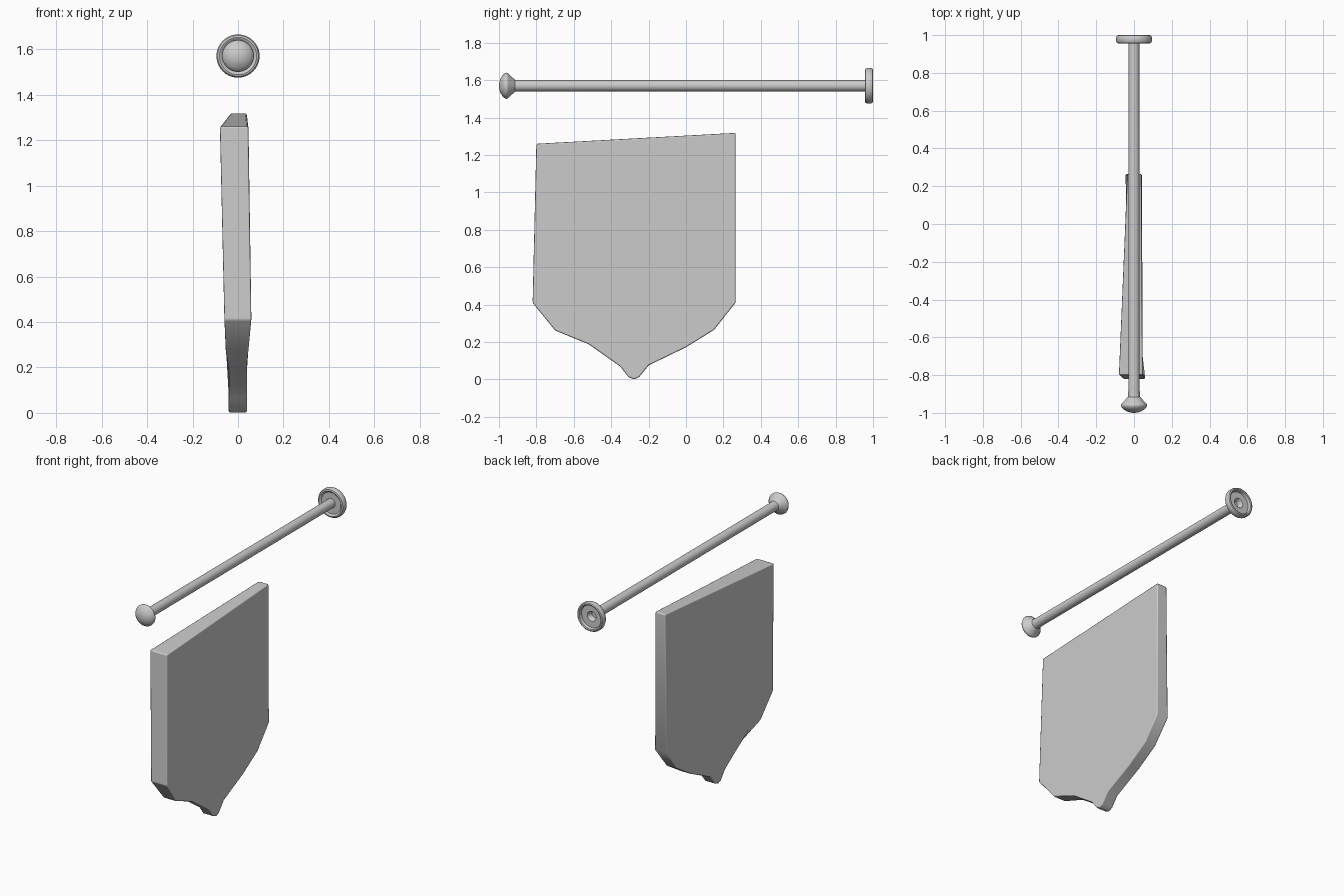
import bpy, bmesh, math

if "Cube" in bpy.data.objects:
    bpy.data.objects.remove(bpy.data.objects["Cube"])

ROD_Z = 1.57


def finish(name, bm, angle=35):
    bmesh.ops.remove_doubles(bm, verts=bm.verts, dist=1e-5)
    bmesh.ops.recalc_face_normals(bm, faces=bm.faces)
    me = bpy.data.meshes.new(name)
    bm.to_mesh(me)
    bm.free()
    ob = bpy.data.objects.new(name, me)
    bpy.context.collection.objects.link(ob)
    bpy.ops.object.select_all(action='DESELECT')
    ob.select_set(True)
    bpy.context.view_layer.objects.active = ob
    bpy.ops.object.shade_smooth_by_angle(angle=math.radians(angle))
    return ob


def lathe(name, profile, angle=35, steps=40):
    """Spin (radius, y) points around the rod's axis."""
    bm = bmesh.new()
    vs = [bm.verts.new((r, y, ROD_Z)) for r, y in profile]
    es = [bm.edges.new(p) for p in zip(vs, vs[1:])]
    bmesh.ops.spin(bm, geom=vs + es, cent=(0, 0, ROD_Z), axis=(0, 1, 0),
                   angle=2 * math.pi, steps=steps, use_merge=True)
    return finish(name, bm, angle)


# Horizontal rod
lathe("rod", [(0.032, -0.915), (0.030, -0.88), (0.030, 0.965)])

# Mushroom-shaped knob on the front end
lathe("end_knob", [(0, -1.0), (0.02, -0.998), (0.038, -0.992), (0.054, -0.982),
                   (0.065, -0.972), (0.070, -0.962), (0.069, -0.955),
                   (0.062, -0.947), (0.050, -0.935), (0.040, -0.923), (0.032, -0.915)], 50)

# Wall flange with a rounded rim, dished back and centre hole
lathe("wall_flange", [(0.030, 0.965), (0.070, 0.965), (0.075, 0.959), (0.082, 0.956),
                      (0.090, 0.959), (0.095, 0.968), (0.095, 0.988), (0.091, 0.997),
                      (0.084, 1.0), (0.077, 0.997), (0.073, 0.978), (0.032, 0.978),
                      (0.027, 0.972), (0.020, 0.945), (0, 0.945)])

# Banner outline: y, z, left x, right x (thickness tapers to the back and tip)
outline = [(-0.80, 1.26, -0.080, 0.046), (-0.82, 0.41, -0.060, 0.060),
           (-0.70, 0.262, -0.054, 0.044), (-0.52, 0.188, -0.043, 0.040),
           (-0.35, 0.068, -0.041, 0.040), (-0.308, 0.013, -0.041, 0.040),
           (-0.278, 0.0, -0.041, 0.040), (-0.25, 0.013, -0.041, 0.040),
           (-0.20, 0.075, -0.041, 0.040), (0.0, 0.172, -0.041, 0.040),
           (0.15, 0.265, -0.042, 0.040), (0.265, 0.41, -0.045, 0.042),
           (0.265, 1.318, -0.035, 0.039)]
bm = bmesh.new()
left = [bm.verts.new((a, y, z)) for y, z, a, b in outline]
right = [bm.verts.new((b, y, z)) for y, z, a, b in outline]
bm.faces.new(left)
bm.faces.new(right[::-1])
n = len(outline)
for i in range(n):
    j = (i + 1) % n
    bm.faces.new((left[i], right[i], right[j], left[j]))
banner = finish("banner", bm, 40)
bev = banner.modifiers.new("soft_edges", 'BEVEL')
bev.width = 0.008
bev.segments = 2
bev.limit_method = 'ANGLE'
bev.angle_limit = math.radians(40)
bev.harden_normals = True
